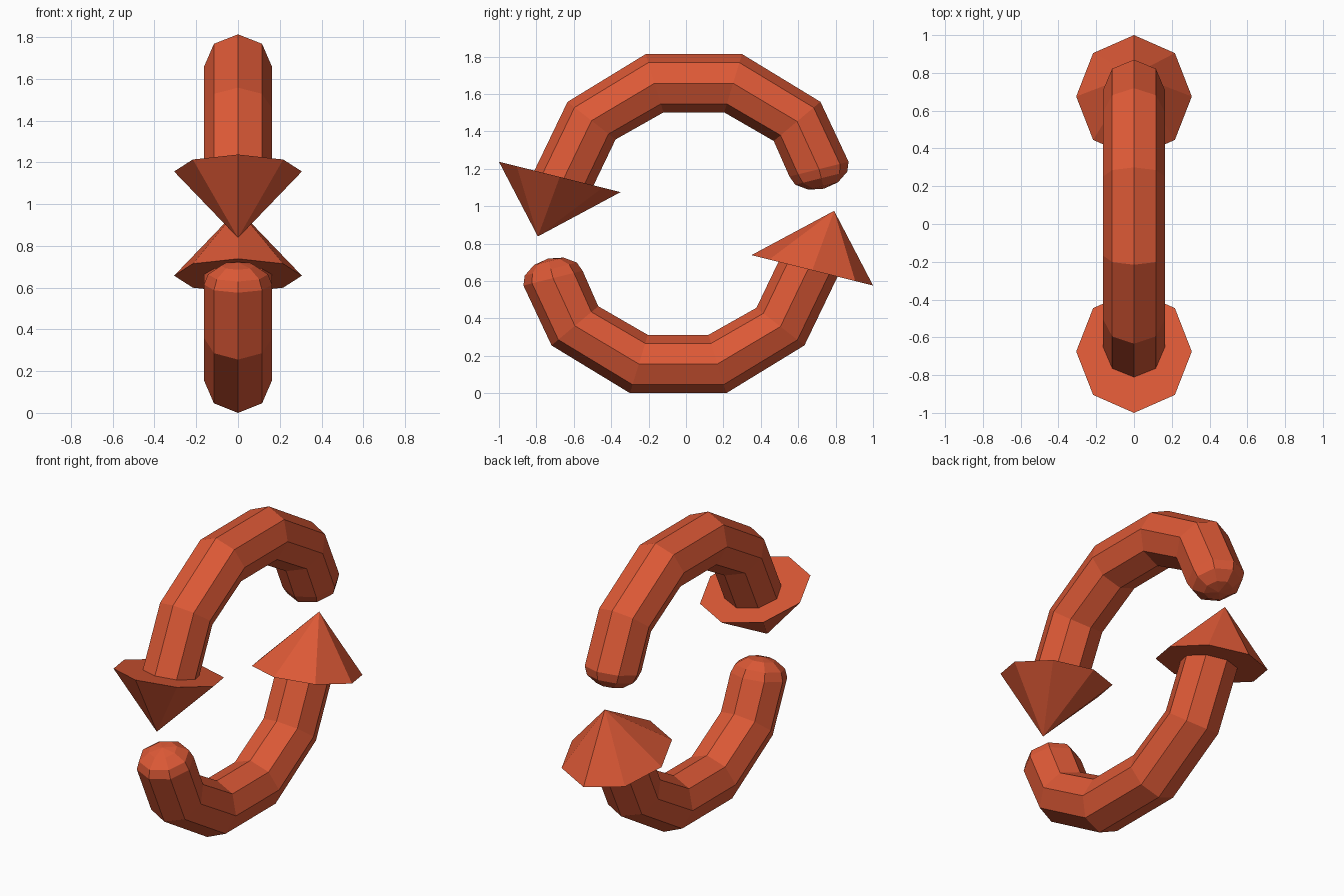
import bpy, bmesh
from math import sin, cos, pi, radians
from mathutils import Vector, Matrix

if "Cube" in bpy.data.objects:
    bpy.data.objects.remove(bpy.data.objects["Cube"])

SIDES = 8
TUBE_R = 0.163
CENTRE_Z = 0.9065

mat = bpy.data.materials.new("red")
mat.diffuse_color = (0.72, 0.10, 0.037, 1)
mat.use_nodes = True
mat.node_tree.nodes["Principled BSDF"].inputs["Base Color"].default_value = mat.diffuse_color


def ring(bm, y, z, tilt, rx, rr):
    """Octagon ring; its radial axis leans `tilt` degrees from vertical towards +y."""
    t = radians(tilt)
    radial = Vector((0, sin(t), cos(t)))
    return [bm.verts.new(Vector((0, y, z)) + radial * rr * cos(a) + Vector((rx * sin(a), 0, 0)))
            for a in (2 * pi * i / SIDES for i in range(SIDES))]


def bridge(bm, a, b):
    for i in range(SIDES):
        j = (i + 1) % SIDES
        bm.faces.new((a[i], a[j], b[j], b[i]))


def fan(bm, loop, tip):
    p = bm.verts.new(tip)
    for i in range(SIDES):
        bm.faces.new((loop[i], loop[(i + 1) % SIDES], p))


def finish(bm, name, turned):
    # the lower arrow is the upper one turned half a revolution about x
    if turned:
        c = Vector((0, 0, CENTRE_Z))
        bmesh.ops.rotate(bm, verts=bm.verts, cent=c, matrix=Matrix.Rotation(pi, 3, 'X'))
    bmesh.ops.recalc_face_normals(bm, faces=bm.faces)
    me = bpy.data.meshes.new(name)
    bm.to_mesh(me)
    bm.free()
    me.materials.append(mat)
    bpy.context.collection.objects.link(bpy.data.objects.new(name, me))


# arc stations: y, z, tilt
PATH = [(-0.655, 1.145, -76), (-0.505, 1.457, -52), (-0.168, 1.657, -17),
        (0.252, 1.657, 17), (0.594, 1.453, 50), (0.711, 1.198, 76)]
# rounded end: distance past last station, radius factor
CAP = [(0.05, 0.88), (0.093, 0.5)]

for label, turned in (("upper", False), ("lower", True)):
    # curved shaft with rounded tail
    bm = bmesh.new()
    rings = [ring(bm, y, z, t, TUBE_R, TUBE_R) for y, z, t in PATH]
    ey, ez, et = PATH[-1]
    dy, dz = cos(radians(et)), -sin(radians(et))
    for d, f in CAP:
        rings.append(ring(bm, ey + dy * d, ez + dz * d, et, TUBE_R * f, TUBE_R * f))
    for a, b in zip(rings, rings[1:]):
        bridge(bm, a, b)
    bm.faces.new(rings[0])
    fan(bm, rings[-1], (0, ey + dy * 0.108, ez + dz * 0.108))
    finish(bm, label + "_shaft", turned)

    # cone arrowhead
    bm = bmesh.new()
    base = ring(bm, -0.675, 1.156, -76, 0.306, 0.335)
    bm.faces.new(base)
    fan(bm, base, (0, -0.792, 0.838))
    finish(bm, label + "_arrowhead", turned)
